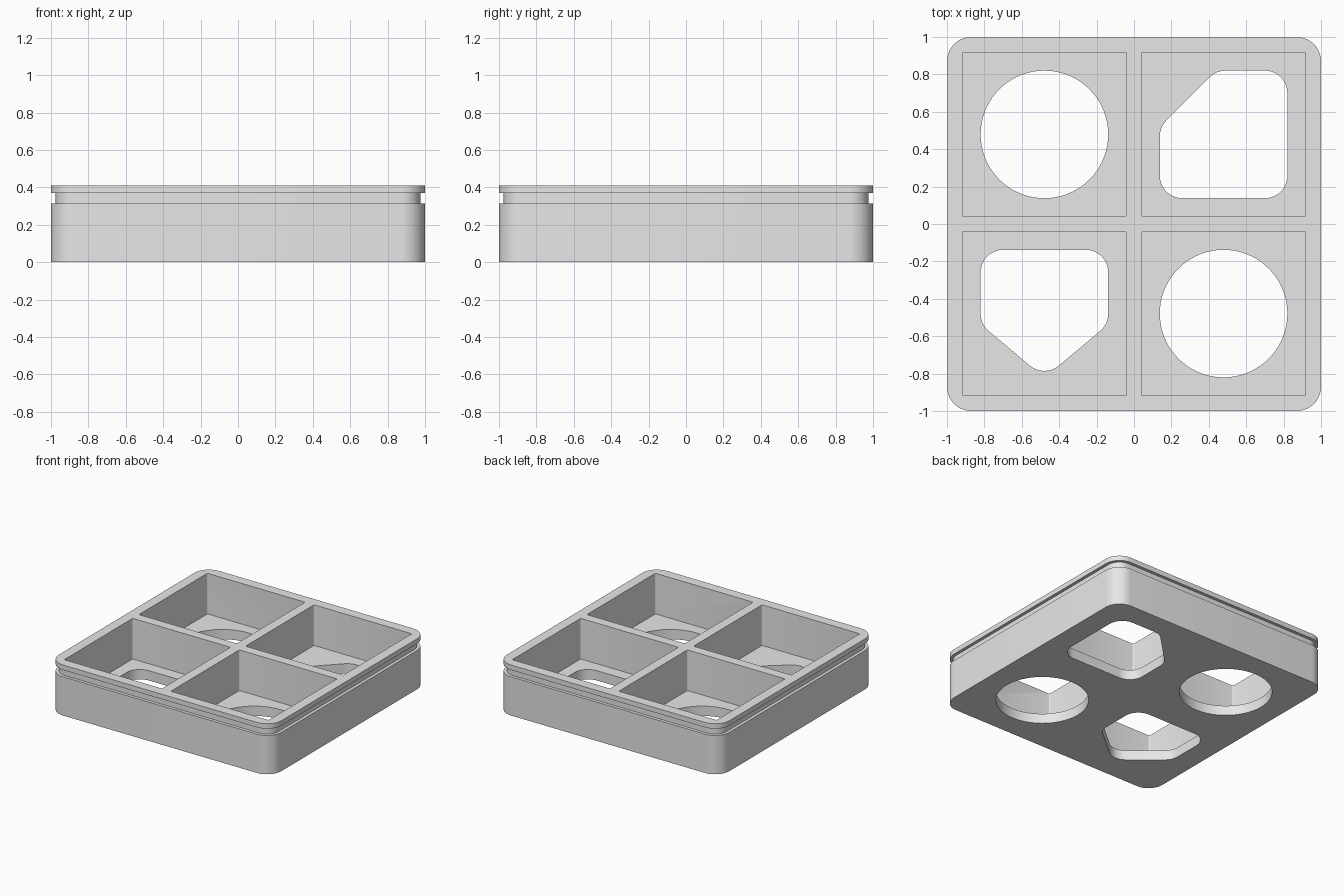
import bpy, bmesh, math
from mathutils import Vector

if "Cube" in bpy.data.objects:
    bpy.data.objects.remove(bpy.data.objects["Cube"])

grey = bpy.data.materials.new("light grey")
grey.diffuse_color = (0.8, 0.8, 0.8, 1)
grey.use_nodes = True
grey.node_tree.nodes["Principled BSDF"].inputs["Base Color"].default_value = grey.diffuse_color


def rounded(corners, r, steps=10):
    """Outline of a convex counter-clockwise polygon with filleted corners."""
    out = []
    n = len(corners)
    for i in range(n):
        p = Vector(corners[i])
        a = (Vector(corners[i - 1]) - p).normalized()
        b = (Vector(corners[(i + 1) % n]) - p).normalized()
        half = a.angle(b) / 2
        centre = p + (a + b).normalized() * (r / math.sin(half))
        v0 = p + a * (r / math.tan(half)) - centre
        v1 = p + b * (r / math.tan(half)) - centre
        start = math.atan2(v0.y, v0.x)
        sweep = (math.atan2(v1.y, v1.x) - start) % (2 * math.pi)
        for k in range(steps + 1):
            t = start + sweep * k / steps
            out.append((centre.x + r * math.cos(t), centre.y + r * math.sin(t)))
    return out


def rect(x0, y0, x1, y1):
    return [(x0, y0), (x1, y0), (x1, y1), (x0, y1)]


def loft(name, rings):
    """Closed solid through (outline, z) rings with equal point counts."""
    bm = bmesh.new()
    loops = [[bm.verts.new((x, y, z)) for x, y in pts] for pts, z in rings]
    n = len(loops[0])
    for lo, hi in zip(loops, loops[1:]):
        for i in range(n):
            j = (i + 1) % n
            bm.faces.new((lo[i], lo[j], hi[j], hi[i]))
    bm.faces.new(loops[0][::-1])
    bm.faces.new(loops[-1])
    bmesh.ops.recalc_face_normals(bm, faces=bm.faces)
    mesh = bpy.data.meshes.new(name)
    bm.to_mesh(mesh)
    bm.free()
    mesh.materials.append(grey)
    ob = bpy.data.objects.new(name, mesh)
    bpy.context.collection.objects.link(ob)
    return ob


# Outer body with a groove below the top lip
H, FLOOR, R, G = 0.41, 0.08, 0.13, 0.025
outer = rounded(rect(-1, -1, 1, 1), R)
inner = rounded(rect(-1 + G, -1 + G, 1 - G, 1 - G), R - G)
tray = loft("sorting_tray", [(outer, 0), (outer, 0.315), (inner, 0.315),
                             (inner, 0.37), (outer, 0.37), (outer, H)])

# Four square pockets
cutters = []
for sx in (-1, 1):
    for sy in (-1, 1):
        cx, cy, h = 0.479 * sx, 0.479 * sy, 0.439
        pts = rounded(rect(cx - h, cy - h, cx + h, cy + h), 0.01, 3)
        cutters.append(loft("pocket_cutter", [(pts, FLOOR), (pts, H + 0.1)]))

# Floor openings: two circles, a clipped square and a pointed pentagon
A, B, C, FR = 0.138, 0.82, 0.479, 0.12
holes = [[(cx + 0.341 * math.cos(t * math.tau / 72),
           cy + 0.341 * math.sin(t * math.tau / 72)) for t in range(72)]
         for cx, cy in ((-C, C), (C, -C))]
holes.append(rounded([(A, A), (B, A), (B, B), (0.44, B), (A, 0.518)], FR))
holes.append(rounded([(-C, -0.822), (-A, -0.536), (-A, -A),
                      (-B, -A), (-B, -0.536)], FR))
for pts in holes:
    cutters.append(loft("hole_cutter", [(pts, -0.1), (pts, 0.2)]))

# Cut, bake the result and discard the cutters
for c in cutters:
    c.hide_render = True
    m = tray.modifiers.new("cut", 'BOOLEAN')
    m.operation = 'DIFFERENCE'
    m.solver = 'EXACT'
    m.object = c
bpy.context.view_layer.update()
baked = bpy.data.meshes.new_from_object(
    tray.evaluated_get(bpy.context.evaluated_depsgraph_get()))
tray.modifiers.clear()
tray.data = baked
for c in cutters:
    bpy.data.objects.remove(c)

# Smooth curved walls, crisp edges
bpy.ops.object.select_all(action='DESELECT')
tray.select_set(True)
bpy.context.view_layer.objects.active = tray
bpy.ops.object.shade_smooth_by_angle(angle=math.radians(32))
